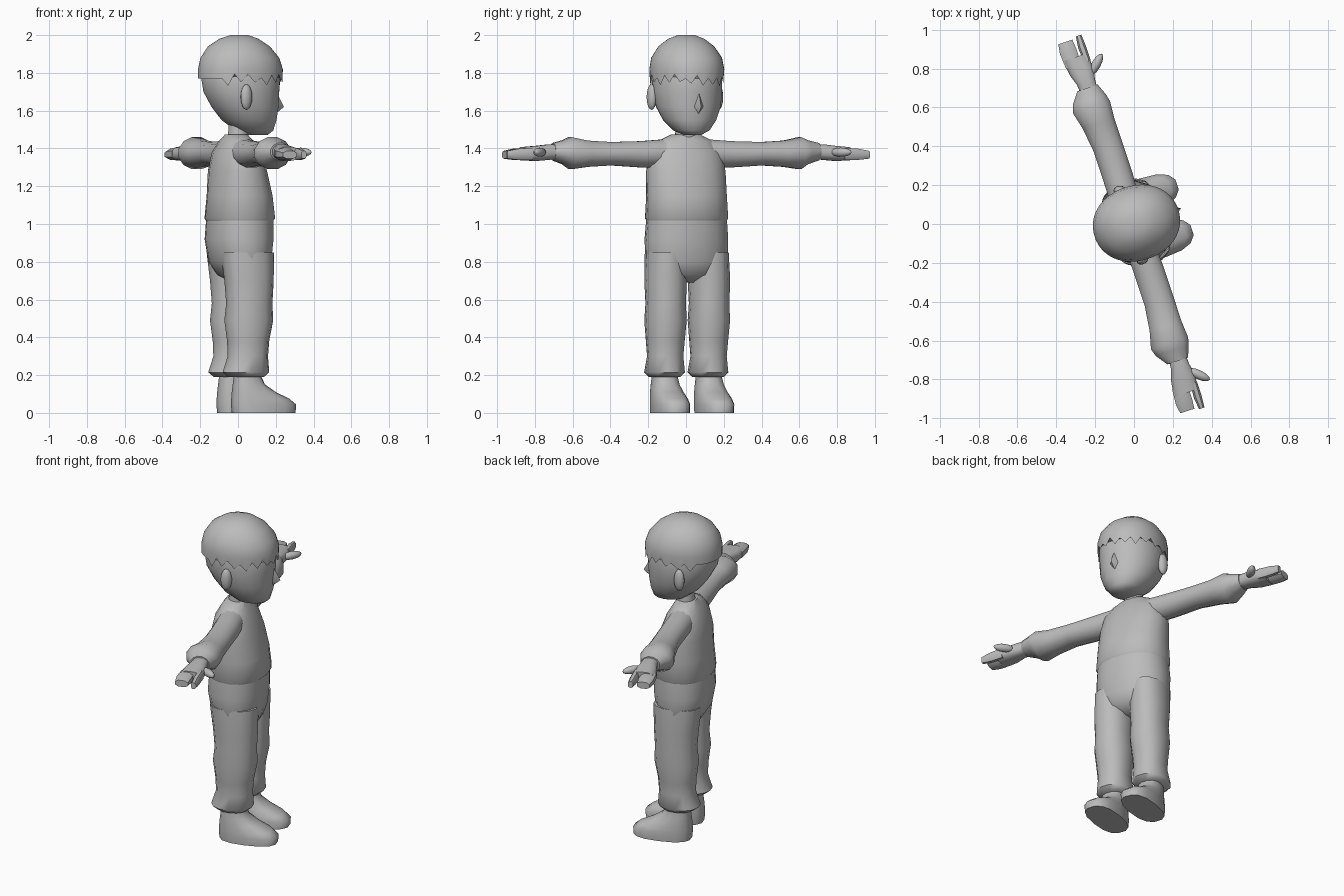
import bpy, bmesh, math, random
from mathutils import Matrix, Vector

random.seed(4)
cube = bpy.data.objects.get("Cube")
if cube:
    bpy.data.objects.remove(cube)

clay = bpy.data.materials.new("clay_grey")
clay.use_nodes = True
GREY = (0.5, 0.5, 0.5, 1)
clay.diffuse_color = GREY
clay.node_tree.nodes["Principled BSDF"].inputs["Base Color"].default_value = GREY

# The figure is built facing +x, then the whole body is turned a little
TURN = Matrix.Rotation(math.radians(18.3), 4, "Z")
parts = []


def finish(name, bm):
    bmesh.ops.recalc_face_normals(bm, faces=bm.faces)
    bm.transform(TURN)
    mesh = bpy.data.meshes.new(name)
    bm.to_mesh(mesh)
    bm.free()
    mesh.materials.append(clay)
    obj = bpy.data.objects.new(name, mesh)
    bpy.context.collection.objects.link(obj)
    parts.append(obj)
    return obj


def loft(name, rings, place, sides=14, power=2.0, edit=None):
    """Skin rings of (position, u_min, u_max, v_min, v_max)."""
    bm = bmesh.new()
    loops = []
    for pos, u0, u1, v0, v1 in rings:
        loop = []
        for i in range(sides):
            t = 2 * math.pi * (i + 0.5) / sides
            c, s = math.cos(t), math.sin(t)
            u = math.copysign(abs(c) ** (2 / power), c)
            v = math.copysign(abs(s) ** (2 / power), s)
            co = place(pos, (u0 + u1) / 2 + u * (u1 - u0) / 2,
                       (v0 + v1) / 2 + v * (v1 - v0) / 2)
            loop.append(bm.verts.new(co))
        loops.append(loop)
    for a, b in zip(loops, loops[1:]):
        for i in range(sides):
            j = (i + 1) % sides
            bm.faces.new((a[i], a[j], b[j], b[i]))
    bm.faces.new(loops[0])
    bm.faces.new(loops[-1])
    if edit:
        edit(loops)
    return finish(name, bm)


def upright(z, f, s):
    return (f, s, z)


def column(name, rows, centre=0.0, **kw):
    """Vertical loft from rows of (z, back, front, half_width)."""
    rings = [(z, b, f, centre - w, centre + w) for z, b, f, w in rows]
    return loft(name, rings, upright, **kw)


def ball(name, centre, size, tilt=0):
    bm = bmesh.new()
    bmesh.ops.create_uvsphere(bm, u_segments=12, v_segments=8, radius=1)
    bm.transform(Matrix.Translation(centre) @ Matrix.Rotation(tilt, 4, "Z")
                 @ Matrix.Diagonal((*size, 1)))
    return finish(name, bm)


# Shirt body with a flared hem, and trousers seat
column("shirt", [
    (1.0, -.15, .165, .205), (1.03, -.17, .19, .222), (1.15, -.157, .175, .216),
    (1.28, -.148, .142, .215), (1.38, -.125, .105, .2), (1.44, -.09, .07, .15),
    (1.475, -.065, .045, .075)], sides=18, power=2.2)
column("trouser_seat", [
    (.69, -.03, .07, .05), (.73, -.1, .14, .19), (.8, -.145, .165, .222),
    (.92, -.168, .18, .224), (1.03, -.16, .18, .215)], sides=18, power=2.2)

# Neck and head
column("neck", [(1.44, -.06, .055, .065), (1.5, -.05, .055, .055),
                (1.58, -.05, .07, .06)])
column("head", [
    (1.472, .05, .165, .045), (1.495, -.01, .192, .095), (1.55, -.085, .208, .14),
    (1.62, -.14, .218, .17), (1.7, -.185, .222, .183), (1.79, -.2, .228, .183),
    (1.9, -.17, .18, .15)], sides=20, power=2.1)


# Hair cap with a jagged fringe around the face
def jag(loops):
    for i, v in enumerate(loops[0]):
        if v.co.x > -0.12:
            v.co.z += (0.012 if i % 2 else -0.03) + random.uniform(-.015, .015)


column("hair", [
    (1.77, -.213, .238, .19), (1.82, -.213, .24, .193), (1.88, -.2, .22, .183),
    (1.94, -.16, .17, .145), (1.98, -.1, .11, .095), (2.0, -.04, .055, .045)],
    sides=40, power=2.1, edit=jag)

# Nose
bm = bmesh.new()
tip = bm.verts.new((.256, 0, 1.62))
base = [bm.verts.new(p) for p in
        ((.21, 0, 1.71), (.2, .035, 1.62), (.2, 0, 1.575), (.2, -.035, 1.62))]
for i in range(4):
    bm.faces.new((tip, base[i], base[(i + 1) % 4]))
bm.faces.new(base)
finish("nose", bm)

# Sleeves run in one piece across the shoulders
half = [(.1, -.085, .07, 1.3, 1.452), (.25, -.083, .078, 1.297, 1.441),
        (.42, -.083, .078, 1.308, 1.436), (.55, -.1, .078, 1.3, 1.444),
        (.64, -.123, .085, 1.287, 1.463), (.68, -.11, .075, 1.315, 1.445),
        (.74, -.065, .05, 1.335, 1.43)]
across = [(-r[0], *r[1:]) for r in reversed(half)] + half
loft("sleeves", across, lambda s, f, z: (f, s, z), sides=12)

for side, k in (("left", 1), ("right", -1)):
    # Leg with knee and flared trouser cuff
    column(side + "_trouser_leg", [
        (.19, -.09, .1, .08), (.215, -.12, .128, .104), (.3, -.092, .122, .093),
        (.38, -.095, .128, .1), (.49, -.11, .15, .108), (.58, -.1, .146, .103),
        (.7, -.11, .153, .108), (.85, -.13, .155, .1)],
        centre=.121 * k, power=2.2)

    # Shoe with a flat sole and low toe
    column(side + "_shoe", [
        (0, -.07, .275, .088), (.045, -.075, .278, .09), (.075, -.073, .24, .086),
        (.11, -.07, .165, .08), (.15, -.065, .105, .072), (.19, -.06, .085, .066),
        (.24, -.055, .08, .064)], centre=.123 * k, power=2.5)

    # Hand: palm, finger block, separate index finger and thumb
    def reach(s, f, z, k=k):
        return (f, s * k, z)

    loft(side + "_palm", [
        (.7, -.05, .04, 1.345, 1.42), (.77, -.055, .045, 1.338, 1.422),
        (.83, -.075, .055, 1.333, 1.415), (.91, -.085, .05, 1.335, 1.408)],
        reach, sides=12, power=2.6)
    for finger, f0, f1, end in (("fingers", -.09, .004, 1.0),
                                ("index_finger", .01, .054, 1.01)):
        loft(side + "_" + finger, [
            (.87, f0 + .006, f1, 1.338, 1.405), (.95, f0, f1, 1.338, 1.4),
            (end, f0 + .008, f1 - .005, 1.345, 1.388)], reach, sides=8, power=2.6)
    thumb = Vector((.072, .84 * k, 1.38))
    ball(side + "_thumb", thumb, (.064, .024, .024), math.radians(43) * k)

    # Ear
    ball(side + "_ear", (-.015, .187 * k, 1.672), (.033, .024, .068), -.25 * k)

# Smooth shading with sharp creases kept
bpy.ops.object.select_all(action="DESELECT")
for obj in parts:
    obj.select_set(True)
bpy.context.view_layer.objects.active = parts[0]
bpy.ops.object.shade_smooth_by_angle(angle=math.radians(50))
